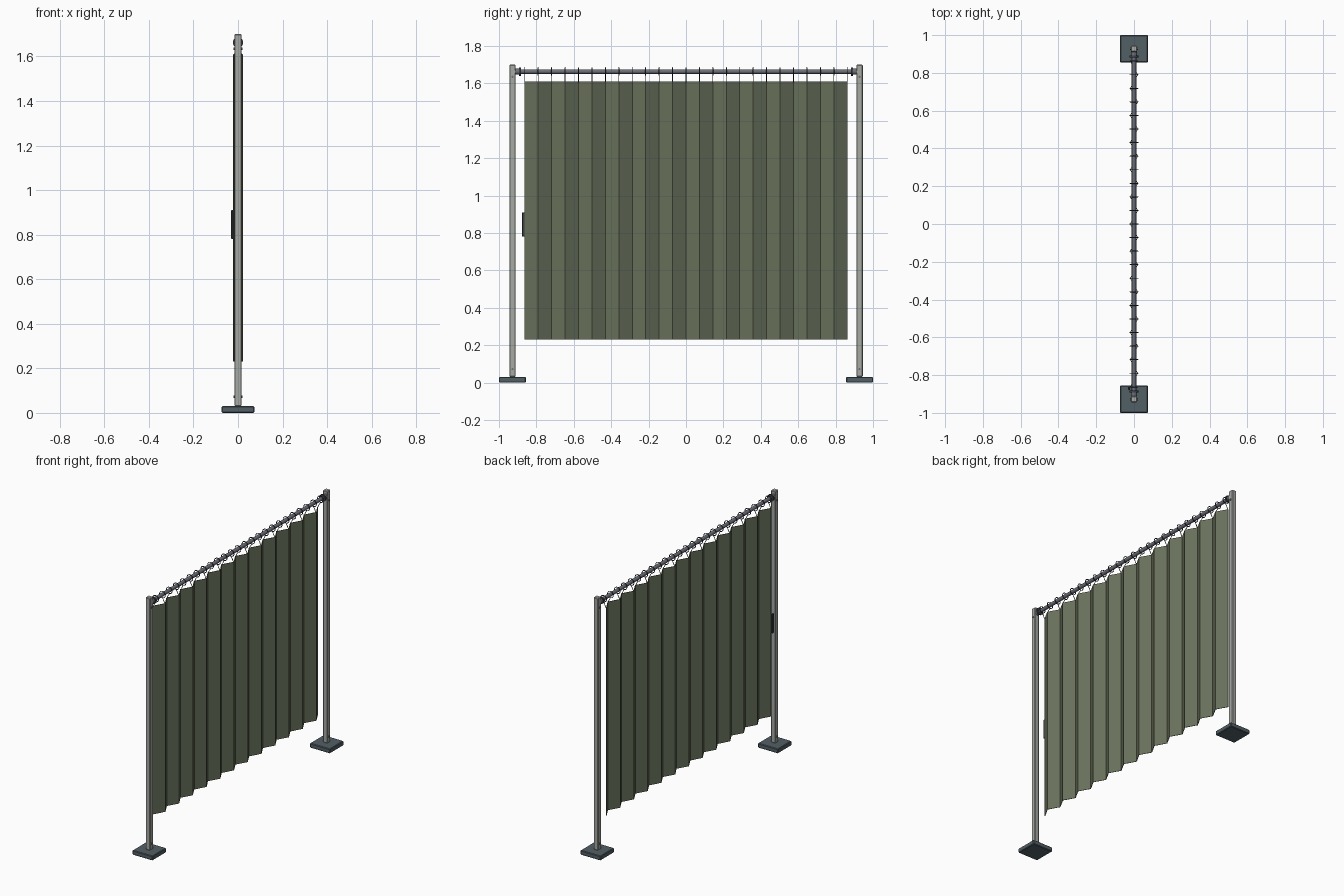
import bpy, bmesh
from mathutils import Vector

old = bpy.data.objects.get("Cube")
if old:
    bpy.data.objects.remove(old, do_unlink=True)


def material(name, r, g, b):
    m = bpy.data.materials.new(name)
    m.use_nodes = True
    m.diffuse_color = (r, g, b, 1)
    m.node_tree.nodes["Principled BSDF"].inputs["Base Color"].default_value = (r, g, b, 1)
    return m


POST = material("pale grey metal", 0.38, 0.40, 0.37)
BASE = material("slate grey", 0.085, 0.115, 0.13)
ROD = material("steel grey", 0.15, 0.16, 0.19)
WIRE = material("dark steel", 0.05, 0.055, 0.065)
CLOTH = material("olive cloth", 0.14, 0.165, 0.105)
GRIP = material("charcoal grip", 0.045, 0.055, 0.06)


def box(name, size, centre, mat, bevel):
    bpy.ops.mesh.primitive_cube_add(size=1, location=centre)
    o = bpy.context.object
    o.name = name
    o.scale = size
    bpy.ops.object.transform_apply(location=False, rotation=False, scale=True)
    mod = o.modifiers.new("Bevel", 'BEVEL')
    mod.width = bevel
    mod.segments = 1
    o.data.materials.append(mat)
    return o


def bar(name, start, end, radius, mat, sides=12):
    a, b = Vector(start), Vector(end)
    bpy.ops.mesh.primitive_cylinder_add(vertices=sides, radius=radius,
                                        depth=(b - a).length, location=(a + b) / 2)
    o = bpy.context.object
    o.name = name
    o.rotation_euler = (b - a).to_track_quat('Z', 'Y').to_euler()
    o.data.materials.append(mat)
    bpy.ops.object.shade_smooth_by_angle()
    return o


POST_Y = 0.928
ROD_Z = 1.663
HALF = 0.862       # half the curtain length
FOLDS = 24
DEPTH = 0.02       # half the fold depth
TOP, BOTTOM = 1.61, 0.23

# Posts, floor plates, bolts and rod flanges at both ends
for side, label in ((-1, "front"), (1, "back")):
    y = side * POST_Y
    box(label + "_base_plate", (0.148, 0.144, 0.03), (0, y, 0.015), BASE, 0.004)
    box(label + "_post", (0.033, 0.034, 1.67), (0, y, 0.865), POST, 0.004)
    for z in (0.072, 1.635):
        bar(label + "_bolt", (-0.02, y, z), (0.02, y, z), 0.006, ROD)
    bar(label + "_rod_flange", (0, side * 0.882, ROD_Z), (0, side * 0.892, ROD_Z),
        0.023, WIRE, 20)
    bar(label + "_rod_socket", (0, side * 0.89, ROD_Z), (0, side * 0.914, ROD_Z),
        0.016, ROD, 20)

# Curtain rod
bar("curtain_rod", (0, -0.912, ROD_Z), (0, 0.912, ROD_Z), 0.012, ROD, 20)

# Pleated curtain, zigzag in plan
folds = [((-DEPTH if i % 2 == 0 else DEPTH), -HALF + 2 * HALF * i / FOLDS)
         for i in range(FOLDS + 1)]
bm = bmesh.new()
rows = [[bm.verts.new((x, y, z)) for x, y in folds] for z in (BOTTOM, TOP)]
for i in range(FOLDS):
    bm.faces.new((rows[0][i], rows[0][i + 1], rows[1][i + 1], rows[1][i]))
mesh = bpy.data.meshes.new("pleated_curtain")
bm.to_mesh(mesh)
bm.free()
mesh.materials.append(CLOTH)
curtain = bpy.data.objects.new("pleated_curtain", mesh)
bpy.context.collection.objects.link(curtain)
solid = curtain.modifiers.new("Thickness", 'SOLIDIFY')
solid.thickness = 0.003
solid.offset = 0

# Rings on the rod, each with a wire down to its fold
ring_mesh = None
for x, y in folds:
    if ring_mesh is None:
        bpy.ops.mesh.primitive_torus_add(major_radius=0.021, minor_radius=0.0025,
                                         major_segments=24, minor_segments=8,
                                         location=(0, y, ROD_Z), rotation=(1.5708, 0, 0))
        ring = bpy.context.object
        bpy.ops.object.shade_smooth_by_angle()
        ring_mesh = ring.data
        ring_mesh.materials.append(WIRE)
    else:
        ring = bpy.data.objects.new("ring", ring_mesh)
        bpy.context.collection.objects.link(ring)
        ring.location = (0, y, ROD_Z)
        ring.rotation_euler = (1.5708, 0, 0)
    ring.name = "curtain_ring"
    bar("hanger_wire", (0, y, ROD_Z - 0.021), (x * 0.95, y, TOP - 0.004), 0.002, WIRE, 8)

# Pull handle on the leading edge
box("pull_handle", (0.011, 0.018, 0.13), (-0.0255, -0.869, 0.845), GRIP, 0.003)
